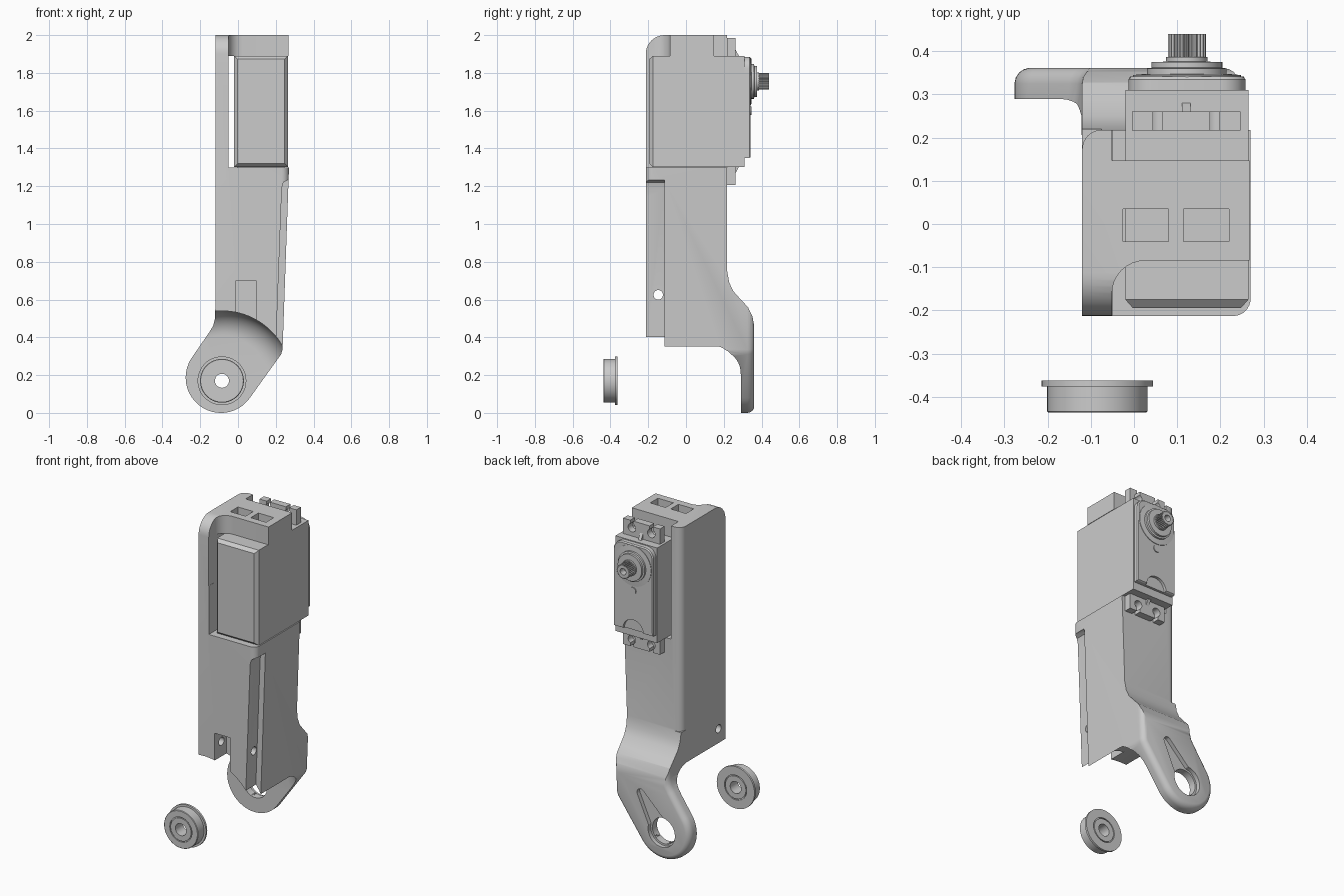
import bpy, bmesh
from math import sin, cos, pi, radians

if "Cube" in bpy.data.objects:
    bpy.data.objects.remove(bpy.data.objects["Cube"])


def finish(name, bm):
    bmesh.ops.remove_doubles(bm, verts=bm.verts, dist=1e-5)
    bmesh.ops.recalc_face_normals(bm, faces=bm.faces)
    me = bpy.data.meshes.new(name)
    bm.to_mesh(me)
    bm.free()
    ob = bpy.data.objects.new(name, me)
    bpy.context.collection.objects.link(ob)
    return ob


def inset(pts, d):
    # move every outline point inward along its averaged normal
    out = []
    n = len(pts)
    for i, p in enumerate(pts):
        a, b = pts[i - 1], pts[(i + 1) % n]
        l1 = ((p[0] - a[0]) ** 2 + (p[1] - a[1]) ** 2) ** .5
        l2 = ((b[0] - p[0]) ** 2 + (b[1] - p[1]) ** 2) ** .5
        tx = (p[0] - a[0]) / l1 + (b[0] - p[0]) / l2
        ty = (p[1] - a[1]) / l1 + (b[1] - p[1]) / l2
        l = (tx * tx + ty * ty) ** .5
        out.append((p[0] - ty / l * d, p[1] + tx / l * d))
    return out


def prism(name, pts, axis, layers):
    # outline swept along an axis; layers = (position, inset) or plain positions
    put = {'x': lambda p, t: (t, p[0], p[1]),
           'y': lambda p, t: (p[0], t, p[1]),
           'z': lambda p, t: (p[0], p[1], t)}[axis]
    bm = bmesh.new()
    rings = []
    for l in layers:
        t, d = l if isinstance(l, tuple) else (l, 0)
        ring = inset(pts, d) if d else pts
        rings.append([bm.verts.new(put(p, t)) for p in ring])
    n = len(pts)
    for a, b in zip(rings, rings[1:]):
        for i in range(n):
            bm.faces.new((a[i], a[(i + 1) % n], b[(i + 1) % n], b[i]))
    bm.faces.new(rings[0])
    bm.faces.new(rings[-1][::-1])
    return finish(name, bm)


def rect(x0, x1, y0, y1):
    return [(x0, y0), (x1, y0), (x1, y1), (x0, y1)]


def box(name, x0, x1, y0, y1, z0, z1):
    return prism(name, rect(x0, x1, y0, y1), 'z', [z0, z1])


def arc(cx, cy, r, a0, a1, n):
    return [(cx + r * cos(radians(a0 + (a1 - a0) * i / n)),
             cy + r * sin(radians(a0 + (a1 - a0) * i / n))) for i in range(n + 1)]


def circle(cx, cy, r, n=32):
    return arc(cx, cy, r, 0, 360, n)[:-1]


def lathe(name, prof, cx, cz, closed=False, n=64):
    # (radius, y) profile turned around a y-parallel axis
    bm = bmesh.new()
    rings = [[bm.verts.new((cx + r * cos(2 * pi * i / n), y, cz + r * sin(2 * pi * i / n)))
              for i in range(n)] for r, y in prof]
    pairs = list(zip(rings, rings[1:])) + ([(rings[-1], rings[0])] if closed else [])
    for a, b in pairs:
        for i in range(n):
            j = (i + 1) % n
            bm.faces.new((a[i], a[j], b[j], b[i]))
    return finish(name, bm)


def boolean(ob, cutter, op='DIFFERENCE'):
    m = ob.modifiers.new('cut', 'BOOLEAN')
    m.operation, m.solver, m.object = op, 'EXACT', cutter
    bpy.context.view_layer.objects.active = ob
    bpy.ops.object.modifier_apply(modifier=m.name)
    bpy.data.objects.remove(cutter)


def corner(cx, cy, sx, sy, r, z0, z1):
    # cutter that rounds one vertical corner
    ox, oy, e = cx - sx * r, cy - sy * r, .03
    pts = [(ox + sx * x, oy + sy * y) for x, y in arc(0, 0, r, 0, 90, 8)]
    pts += [(ox, cy + sy * e), (cx + sx * e, cy + sy * e), (cx + sx * e, oy)]
    return prism('cutter', pts, 'z', [z0, z1])


HX, HZ = -.085, .17     # hub axis

# bracket: C-shaped front outline with the hub arm, crossed with a side profile
front = [(-.12, 2), (-.12, .56), (-.122, .5), (-.132, .46), (-.15, .43)]
front += arc(-.09, .187, .187, 145.5, 324.5, 32)
front += [(.228, .31), (.236, .335), (.27, 1.3), (-.05, 1.3), (-.05, 1.89), (.268, 1.89), (.268, 2)]
bracket = prism('leg_bracket', front, 'y',
                [-.4, .325, (.339, .003), (.351, .011), (.358, .021), (.361, .031)])
side = [(-.213, -.1), (.4, -.1), (.4, .46), (.361, .46), (.352, .51), (.328, .56), (.29, .6),
        (.25, .645), (.229, .69), (.218, .75), (.218, 2.1), (-.113, 2.1)]
side += arc(-.113, 1.9, .1, 90, 180, 10)
boolean(bracket, prism('cutter', side, 'x', [-.5, .5]), 'INTERSECT')

# round clearance with a fillet above the hub
clear = [(0, -.6), (.37, -.6)] + [(.24 + x, .16 + y) for x, y in arc(0, 0, .13, 0, 90, 10)] + [(0, .29)]
boolean(bracket, lathe('cutter', clear, HX, HZ, n=96))

# top block trimming, side rebate and strap slot
trim = [(-.051, -.4)] + arc(.025, -.161, .076, 180, 90, 8) + [(.4, -.085), (.4, -.4)]
boolean(bracket, prism('cutter', trim, 'z', [1.6, 2.1]))
boolean(bracket, box('cutter', -.051, .4, .147, .5, 1.6, 2.1))
rebate = [(.232, 1.19), (.24, 1.22), (.262, 1.232), (.4, 1.232), (.4, .2), (.195, .2)]
boolean(bracket, prism('cutter', rebate, 'y', [-.5, -.115]))
boolean(bracket, box('cutter', -.01, .095, -.5, -.1, .2, .7))
boolean(bracket, prism('cutter', circle(-.147, .625, .025), 'x', [-.3, .4]))
for x0 in (-.025, .115):
    boolean(bracket, box('cutter', x0, x0 + .105, -.04, .035, 1.8, 2.1))
boolean(bracket, corner(-.12, .218, -1, 1, .045, .74, 2.1))
boolean(bracket, corner(.27, -.213, 1, -1, .04, 1.1, 1.4))

# hub bore and tapered horn recess on the back of the arm
boolean(bracket, prism('cutter', circle(HX, HZ, .08, 48), 'y', [.2, .5]))
dx, dz = .57, .82
taper = [(HX + dx * a - dz * b, HZ + dz * a + dx * b) for a, b in
         arc(0, 0, .092, 40, 320, 24) + arc(.25, 0, .025, -80, 80, 10)]
boolean(bracket, prism('cutter', taper, 'y', [.335, .5]))

# motor case with chamfered front
case = prism('motor_case', rect(-.02, .265, 1.302, 1.89), 'y',
             [(-.195, .025), (-.175, 0), .31])
cover_pts = [(-.013, 1.35), (.258, 1.35), (.258, 1.8)]
cover_pts += arc(.198, 1.825, .06, 0, 90, 6) + arc(.047, 1.825, .06, 90, 180, 6)
cover = prism('gear_cover', cover_pts, 'y', [.308, (.335, 0), (.342, .006)])
boolean(cover, prism('cutter', circle(.1225, 1.35, .07), 'y', [.325, .5]))
boss = prism('cover_boss', circle(.1225, 1.6, .022), 'y', [.33, .347])

# mounting tabs with open screw holes, top and bottom
tabs = []
for s, label in ((1, 'upper'), (-1, 'lower')):
    z = lambda h: 1.596 + s * h
    zs = sorted((z(.285), z(.389)))
    tab = box(label + '_mount_tab', -.005, .247, .217, .261, *zs)
    for x in (.055, .187):
        boolean(tab, prism('cutter', circle(x, z(.345), .026, 24), 'y', [.1, .4]))
        boolean(tab, box('cutter', x - .011, x + .011, .1, .4, *sorted((z(.345), z(.45)))))
    rib = prism(label + '_tab_rib', [(.255, z(.285)), (.285, z(.285)), (.255, z(.34))], 'x', [.111, .131])
    tabs += [tab, rib]

# output shaft: stepped collar and toothed spline
SX, SZ = .1225, 1.755
collar = lathe('shaft_collar', [(0, .33), (.125, .33), (.125, .345), (.092, .348), (.092, .36),
                                (.082, .362), (.082, .375), (.048, .376), (.048, .387), (0, .387)], SX, SZ)
teeth = [(SX + (.044 if i % 4 < 2 else .038) * cos(2 * pi * i / 100),
          SZ + (.044 if i % 4 < 2 else .038) * sin(2 * pi * i / 100)) for i in range(100)]
spline = prism('shaft_spline', teeth, 'y', [.38, .44])
boolean(spline, prism('cutter', circle(SX, SZ, .02, 24), 'y', [.4, .5]))

# loose flanged bearing in front
bearing = lathe('flanged_bearing', [
    (.037, -.437), (.07, -.437), (.07, -.43), (.076, -.43), (.076, -.437), (.113, -.437),
    (.116, -.434), (.116, -.376), (.129, -.376), (.129, -.363), (.076, -.363), (.076, -.37),
    (.07, -.37), (.07, -.363), (.037, -.363)], HX, HZ, closed=True)

# smooth curved surfaces, keep edges sharp
bpy.ops.object.select_all(action='DESELECT')
for ob in [bracket, case, cover, boss, collar, spline, bearing] + tabs:
    ob.select_set(True)
bpy.context.view_layer.objects.active = bracket
bpy.ops.object.shade_smooth_by_angle(angle=radians(30))
